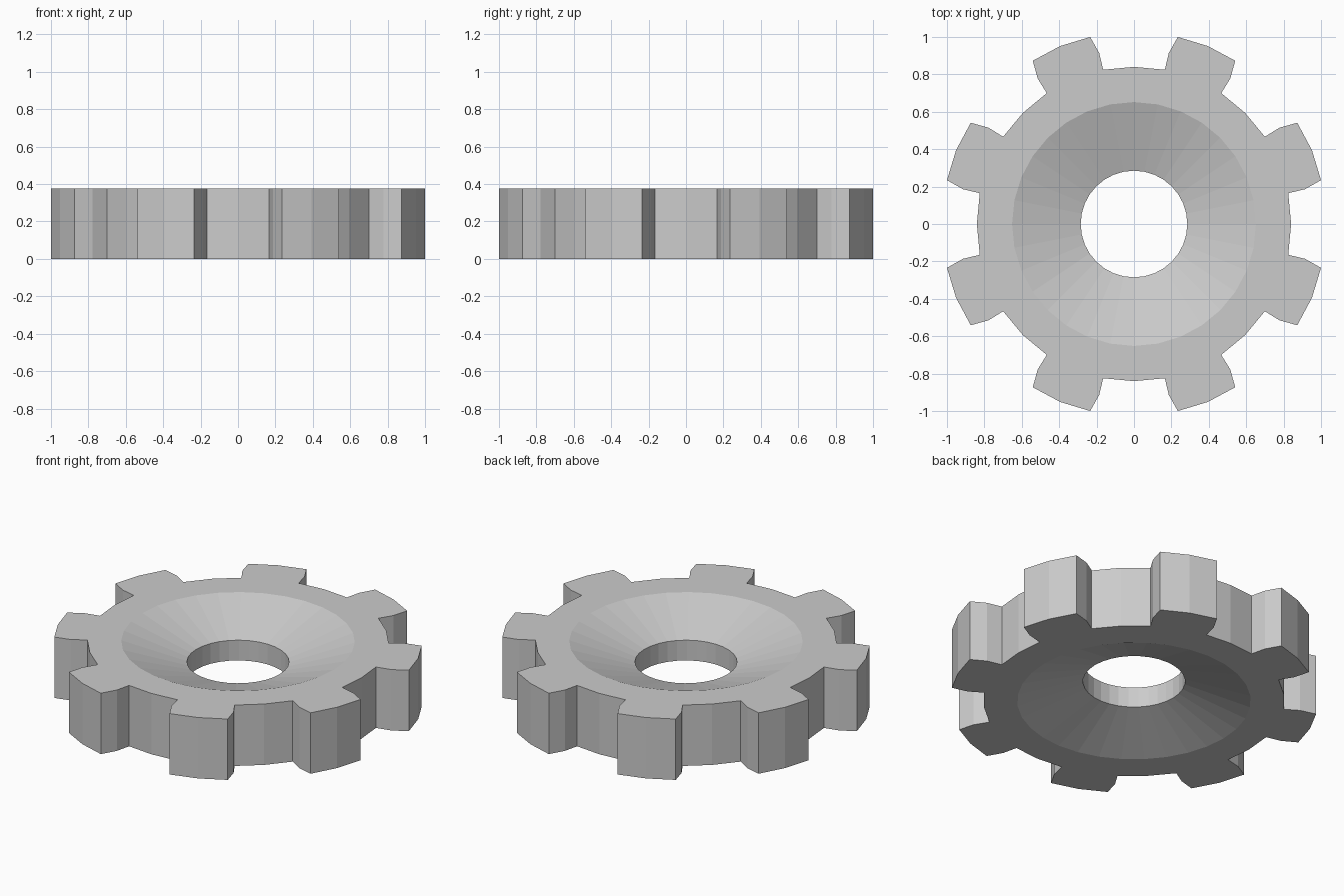
import bpy, bmesh
from math import sin, cos, pi, radians

if "Cube" in bpy.data.objects:
    bpy.data.objects.remove(bpy.data.objects["Cube"])

TEETH = 8
HEIGHT = 0.375
# One tooth period: (radius, degrees from the valley centre)
PERIOD = [(0.84, 0), (0.841, 11.3), (0.933, 11.5), (1.027, 13.2),
          (1.03, 22.5), (1.027, 31.8), (0.933, 33.5), (0.841, 33.7)]

bm = bmesh.new()


def outline(z):
    return [bm.verts.new((r * cos(radians(a + 45 * t)), r * sin(radians(a + 45 * t)), z))
            for t in range(TEETH) for r, a in PERIOD]


def circle(r, z, n=32):
    return [bm.verts.new((r * cos(2 * pi * i / n), r * sin(2 * pi * i / n), z))
            for i in range(n)]


def band(a, b):
    n = len(a)
    for i in range(n):
        j = (i + 1) % n
        bm.faces.new((a[i], a[j], b[j], b[i]))


# Toothed rim, dished faces and bore
bottom, top = outline(0), outline(HEIGHT)
dish_low, dish_high = circle(0.652, 0), circle(0.652, HEIGHT)
bore_low, bore_high = circle(0.285, 0.125), circle(0.285, 0.25)
band(bottom, top)
band(dish_high, bore_high)
band(bore_high, bore_low)
band(bore_low, dish_low)

# Flat faces between the rim and the dishes
for outer, inner in ((top, dish_high), (bottom, dish_low)):
    for i in range(32):
        j = (i + 1) % 32
        bm.faces.new((outer[2 * i], outer[2 * i + 1], outer[2 * j], inner[j], inner[i]))

bmesh.ops.recalc_face_normals(bm, faces=bm.faces)
mesh = bpy.data.meshes.new("gear_wheel")
bm.to_mesh(mesh)
bm.free()
bpy.context.collection.objects.link(bpy.data.objects.new("gear_wheel", mesh))
